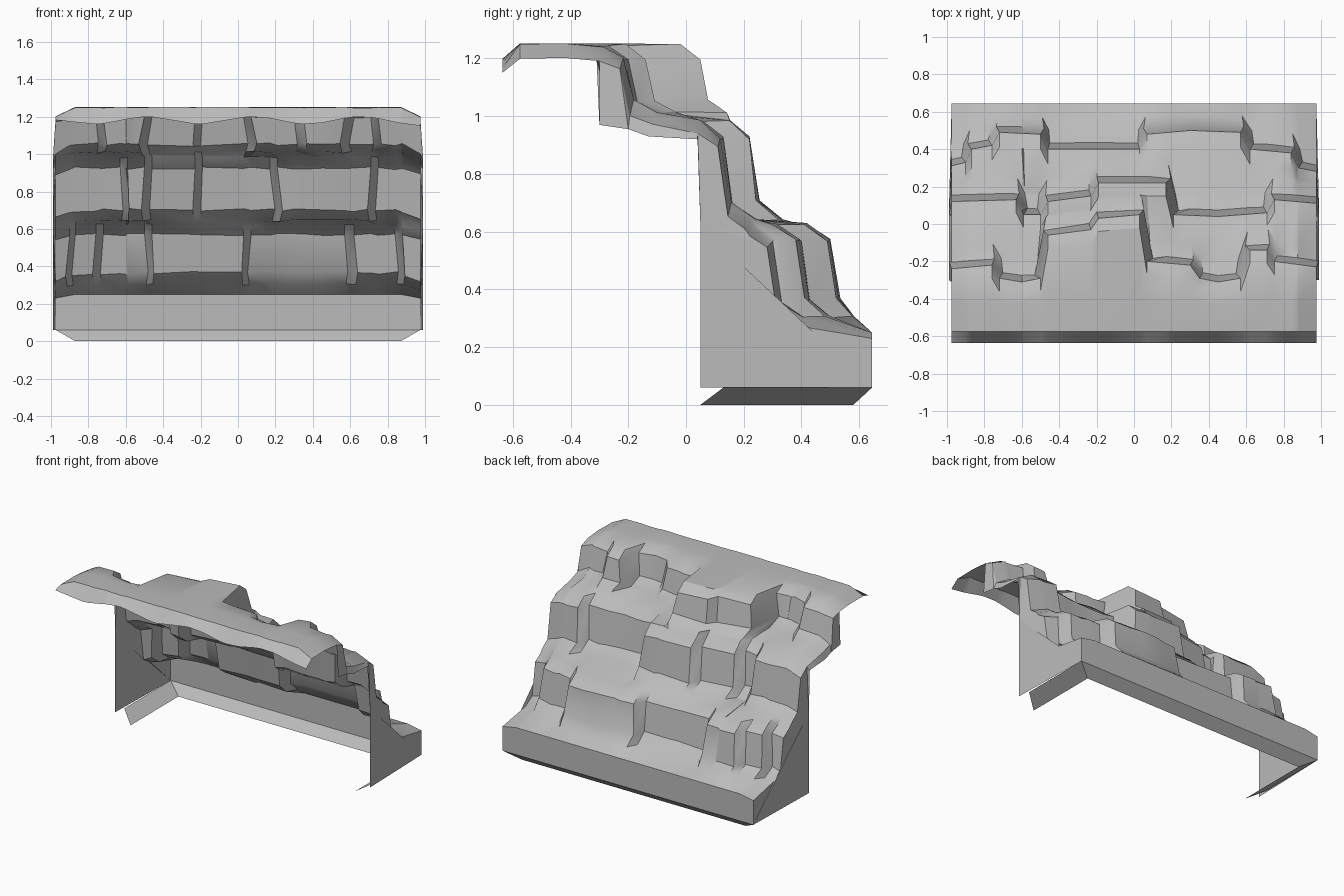
import bpy
import bmesh
import random
from math import cos, pi
from mathutils import Vector

random.seed(4)
default_cube = bpy.data.objects.get("Cube")
if default_cube:
    bpy.data.objects.remove(default_cube, do_unlink=True)

END = 0.975      # half width of the cliff
SHOULDER = 0.87  # where the ends start to droop

# Plan outlines of the three ledges, as (x, y) corners
UPPER = [(-.98, -.24), (-.76, -.22), (-.72, -.29), (-.6, -.31), (-.5, -.29), (-.46, -.06),
         (-.23, -.03), (-.19, .03), (.03, .05), (.07, -.2), (.3, -.22), (.35, -.29),
         (.45, -.31), (.57, -.29), (.62, -.14), (.71, -.14), (.75, -.2), (.98, -.23)]
MIDDLE = [(-.98, .12), (-.63, .13), (-.59, .05), (-.5, .05), (-.46, .12), (-.23, .15),
          (-.19, .22), (.17, .22), (.21, .05), (.45, .04), (.71, .06), (.75, .13), (.98, .11)]
LOWER = [(-.98, .31), (-.9, .33), (-.87, .4), (-.76, .42), (-.72, .49), (-.5, .48),
         (-.46, .4), (.03, .4), (.07, .48), (.3, .5), (.57, .49), (.62, .4),
         (.84, .38), (.88, .3), (.98, .28)]


def sample(outline, x):
    """Height of a plan outline at x."""
    for (x0, y0), (x1, y1) in zip(outline, outline[1:]):
        if x <= x1:
            return y0 + (y1 - y0) * max(0, x - x0) / (x1 - x0)
    return outline[-1][1]


def ledge(outline):
    """Top line of a ledge wall and its foot, pushed outwards in plan."""
    top = [Vector((x, sample(outline, x))) for x in columns]
    foot = []
    last = len(top) - 1
    for i, p in enumerate(top):
        along = (top[min(i + 1, last)] - top[max(i - 1, 0)]).normalized()
        push = Vector((-along.y, along.x)) * 0.035
        if i in (0, last):
            push.x = 0
        foot.append(p + push)
    return top, foot


def row(points, z, droop=0.04, rough=0.0):
    """A line of vertices across the cliff, drooping at both ends."""
    result = []
    for p in points:
        fall = max(0, abs(p.x) - SHOULDER) / (END - SHOULDER) * droop
        result.append(Vector((p.x, p.y, z - fall + random.uniform(-rough, rough))))
    return result


def straight(y):
    return [Vector((x, y)) for x in columns]


def shifted(points, dy):
    return [p + Vector((0, dy)) for p in points]


def terrace(foot, lip, ahead, behind):
    """Two lines over a terrace, from a wall foot to the next lip."""
    near, far = [], []
    for f, l in zip(foot, lip):
        gap = l.y - f.y
        near.append(Vector(((f.x + l.x) / 2, f.y + min(ahead, gap * 0.45))))
        far.append(Vector((l.x, l.y - min(behind, gap * 0.45))))
    return near, far


def finish(name, bm, material):
    mesh = bpy.data.meshes.new(name)
    bmesh.ops.recalc_face_normals(bm, faces=bm.faces)
    bm.to_mesh(mesh)
    bm.free()
    obj = bpy.data.objects.new(name, mesh)
    bpy.context.collection.objects.link(obj)
    mesh.materials.append(material)
    bpy.ops.object.select_all(action="DESELECT")
    obj.select_set(True)
    bpy.context.view_layer.objects.active = obj
    bpy.ops.object.shade_smooth_by_angle(angle=0.6)
    return obj


# Plain grey stone
stone = bpy.data.materials.new("grey_stone")
stone.use_nodes = True
stone.diffuse_color = (0.5, 0.5, 0.5, 1)
stone.node_tree.nodes["Principled BSDF"].inputs["Base Color"].default_value = (0.5, 0.5, 0.5, 1)

corners = {x for outline in (UPPER, MIDDLE, LOWER) for x, y in outline if abs(x) < 0.95}
columns = sorted(corners | {-END, -SHOULDER, SHOULDER, END})

top_a, foot_a = ledge(UPPER)
top_b, foot_b = ledge(MIDDLE)
top_c, foot_c = ledge(LOWER)
near_b, far_b = terrace(foot_a, top_b, 0.08, 0.07)
near_c, far_c = terrace(foot_b, top_c, 0.08, 0.08)
apron, rim = terrace(foot_c, straight(0.645), 0.07, 0.03)

# Curled front edge of the plateau
curl = row(straight(-0.635), 1.18, 0.01)
for v in curl:
    v.z -= 0.02 * cos(2 * pi * (v.x + 0.2) / 0.57)

# Rows from the plateau down over the three ledges to the base
rows = [
    curl,
    row(straight(-0.575), 1.25, 0.05, 0.003),
    row(straight(-0.42), 1.252, 0.05),
    row(shifted(top_a, -0.07), 1.245, 0.05, 0.006),
    row(top_a, 1.2, 0.03, 0.008),
    row(foot_a, 1.05, 0.04, 0.01),
    row(near_b, 1.01, 0.04, 0.006),
    row(far_b, 0.985, 0.04, 0.006),
    row(top_b, 0.925, 0.03, 0.008),
    row(foot_b, 0.7, 0.04, 0.01),
    row(near_c, 0.645, 0.04, 0.005),
    row(far_c, 0.625, 0.04, 0.005),
    row(top_c, 0.57, 0.03, 0.006),
    row(foot_c, 0.365, 0.04, 0.01),
    row(apron, 0.305, 0.03, 0.005),
    row(straight(0.645), 0.25, 0.02),
    row(straight(0.645), 0.06, 0),
]

bm = bmesh.new()
grid = [[bm.verts.new(p) for p in line] for line in rows]
for upper, lower in zip(grid, grid[1:]):
    for i in range(len(columns) - 1):
        bm.faces.new((upper[i], upper[i + 1], lower[i + 1], lower[i]))
finish("terraced_cliff", bm, stone)

# Skirts closing both ends: upper edge follows the cliff, lower edge is ragged
RAGGED = [(.05, .06), (.05, .315), (.12, .315), (.05, .62), (.04, .92),
          (-.13, .93), (-.2, .955), (-.3, .97)]
bm = bmesh.new()
for side in (0, -1):
    sign = 1 if side else -1
    edge = [line[side] for line in rows[3:]]
    loop = [bm.verts.new(p) for p in edge]
    for y, z in RAGGED:
        loop.append(bm.verts.new((sign * (END + 0.015), y, z)))
    bm.faces.new(loop)
bmesh.ops.triangulate(bm, faces=bm.faces)
finish("end_skirts", bm, stone)

# Bevelled strip round the foot, open underneath
bm = bmesh.new()
outer = [(-END, .13), (-END, .645), (END, .645), (END, .13)]
inner = [(-SHOULDER, .05), (-SHOULDER, .58), (SHOULDER, .58), (SHOULDER, .05)]
high = [bm.verts.new((x, y, 0.06)) for x, y in outer]
low = [bm.verts.new((x, y, 0)) for x, y in inner]
for i in range(3):
    bm.faces.new((high[i], high[i + 1], low[i + 1], low[i]))
finish("base_bevel", bm, stone)
